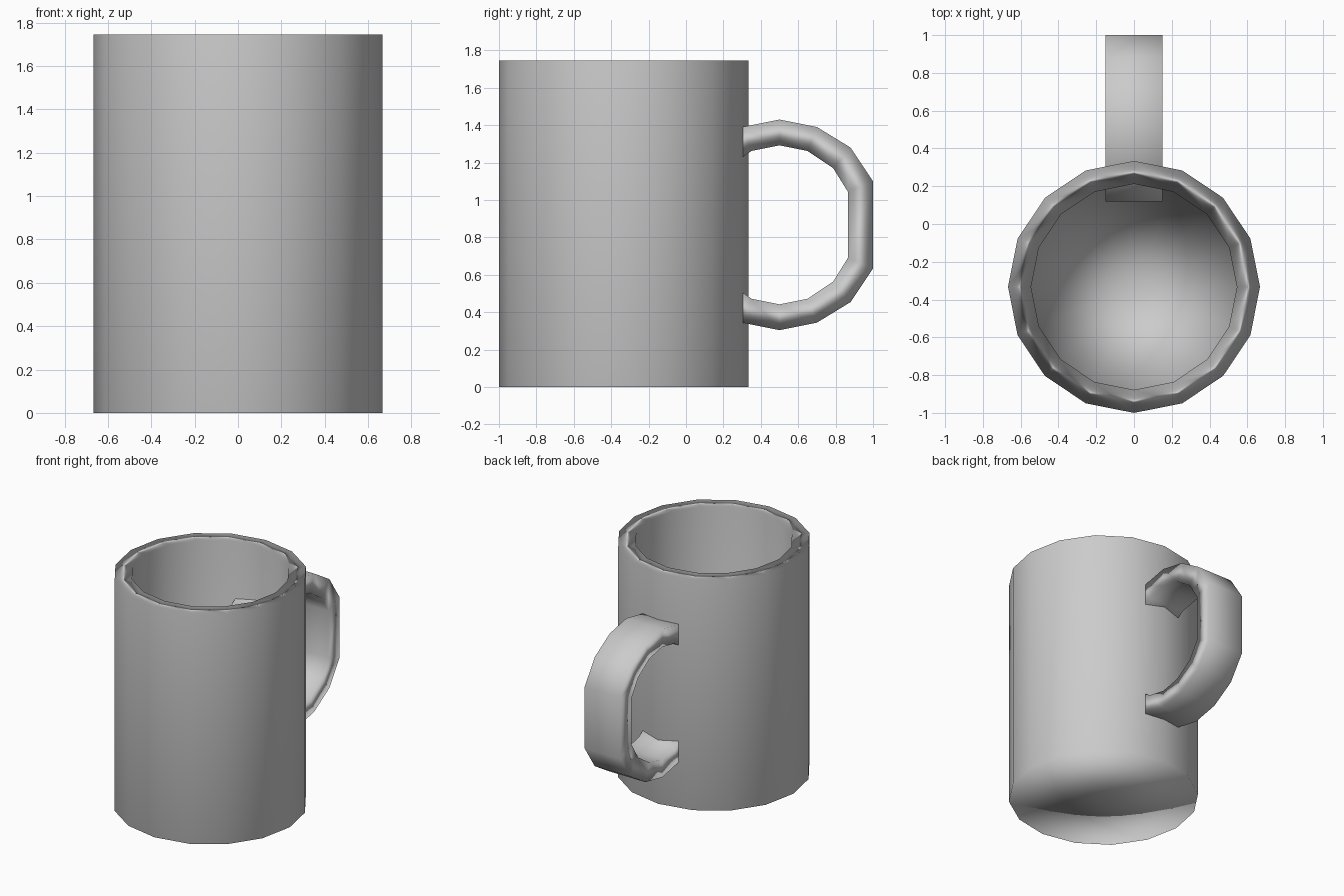
import bpy, math

if "Cube" in bpy.data.objects:
    bpy.data.objects.remove(bpy.data.objects["Cube"])

SIDES = 16
CY = -0.333
FLOOR, TOP = 0.12, 1.745

grey = bpy.data.materials.new("grey_ceramic")
grey.diffuse_color = (0.55, 0.55, 0.55, 1)
grey.use_nodes = True
grey.node_tree.nodes["Principled BSDF"].inputs["Base Color"].default_value = grey.diffuse_color


def make_object(name, verts, faces):
    mesh = bpy.data.meshes.new(name)
    mesh.from_pydata(verts, [], faces)
    mesh.materials.append(grey)
    obj = bpy.data.objects.new(name, mesh)
    bpy.context.collection.objects.link(obj)
    bpy.ops.object.select_all(action='DESELECT')
    obj.select_set(True)
    bpy.context.view_layer.objects.active = obj
    bpy.ops.object.mode_set(mode='EDIT')
    bpy.ops.mesh.select_all(action='SELECT')
    bpy.ops.mesh.normals_make_consistent(inside=False)
    bpy.ops.object.mode_set(mode='OBJECT')
    # Fully smooth shading, dominated by the large faces
    bpy.ops.object.shade_smooth()
    mod = obj.modifiers.new("area_normals", 'WEIGHTED_NORMAL')
    mod.mode = 'FACE_AREA'
    mod.weight = 50
    return obj


# Mug body: inner floor, inner wall, flat rim, outer wall, flat base
profile = [(0.545, FLOOR), (0.545, TOP), (0.667, TOP), (0.667, 0.0)]
verts, faces = [], []
for r, z in profile:
    for i in range(SIDES):
        a = 2 * math.pi * i / SIDES
        verts.append((r * math.cos(a), CY + r * math.sin(a), z))
for k in range(len(profile) - 1):
    for i in range(SIDES):
        j = (i + 1) % SIDES
        faces.append((k * SIDES + i, k * SIDES + j,
                      (k + 1) * SIDES + j, (k + 1) * SIDES + i))
# Inner floor and base as triangle fans
for ring, z in ((0, FLOOR), (len(profile) - 1, 0.0)):
    centre = len(verts)
    verts.append((0, CY, z))
    for i in range(SIDES):
        faces.append((ring * SIDES + i, ring * SIDES + (i + 1) % SIDES, centre))
make_object("mug_body", verts, faces)

# Handle: flat band; upper half (outer y, z, inner y, z) mirrored about mid height
MID = 0.867
half = [(0.12, 1.28, 0.21, 1.165), (0.30, 1.39, 0.35, 1.262), (0.50, 1.43, 0.50, 1.292),
        (0.70, 1.39, 0.65, 1.262), (0.88, 1.28, 0.787, 1.17), (1.0, 1.10, 0.865, 1.045)]
path = half + [(a, 2 * MID - b, c, 2 * MID - d) for a, b, c, d in reversed(half)]
verts, faces = [], []
for oy, oz, iy, iz in path:
    verts += [(-0.15, oy, oz), (0.15, oy, oz), (0.15, iy, iz), (-0.15, iy, iz)]
for k in range(len(path) - 1):
    for i in range(4):
        j = (i + 1) % 4
        faces.append((4 * k + i, 4 * k + j, 4 * k + 4 + j, 4 * k + 4 + i))
n = len(verts)
faces += [(0, 1, 2, 3), (n - 4, n - 3, n - 2, n - 1)]
make_object("handle", verts, faces)
